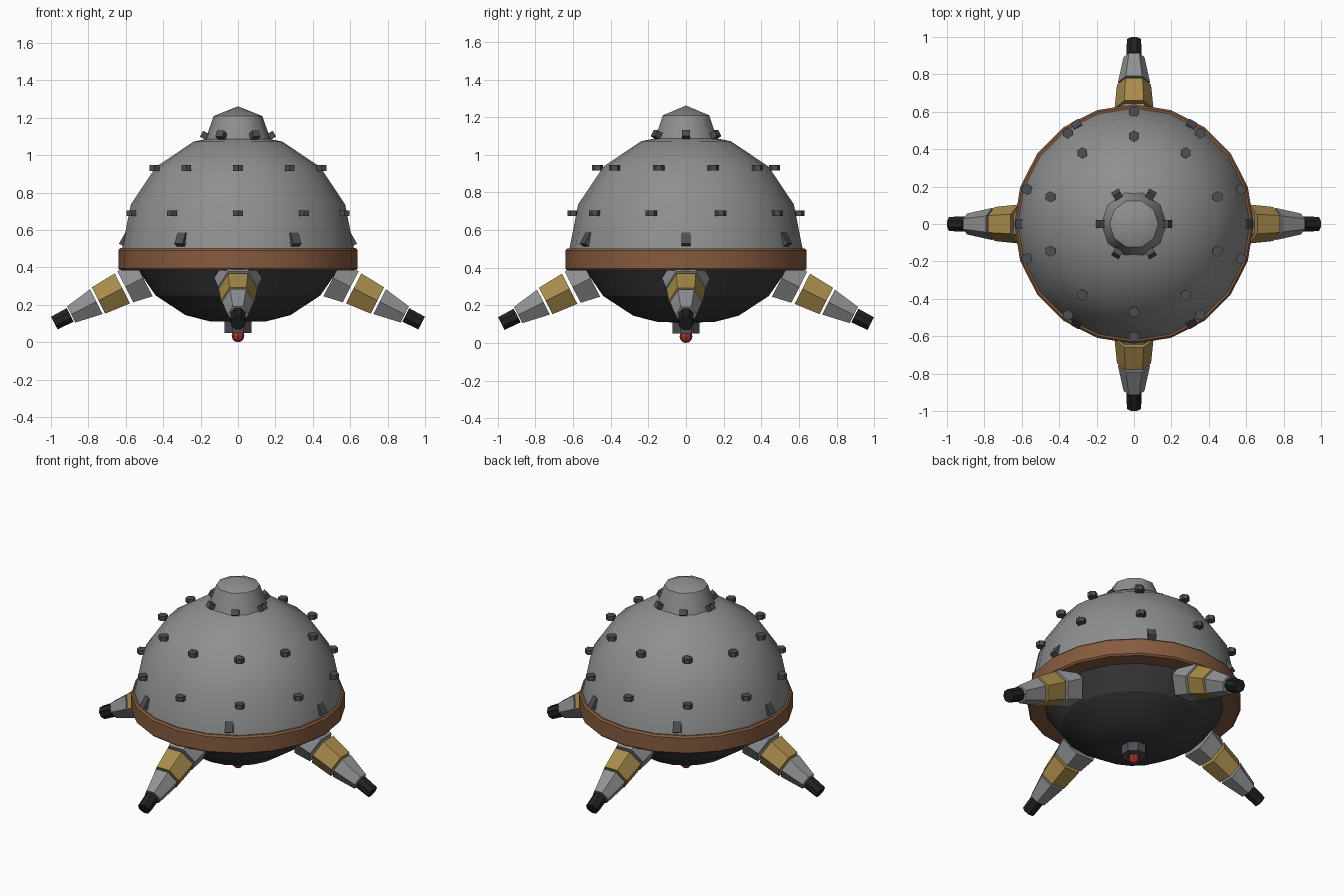
import bpy, bmesh, math
from math import sin, cos, pi, radians
from mathutils import Matrix, Vector

if "Cube" in bpy.data.objects:
    bpy.data.objects.remove(bpy.data.objects["Cube"])


def material(name, rgb):
    m = bpy.data.materials.new(name)
    m.diffuse_color = (*rgb, 1)
    m.use_nodes = True
    m.node_tree.nodes["Principled BSDF"].inputs["Base Color"].default_value = m.diffuse_color
    return m


GRAY = material("dome gray", (0.27, 0.28, 0.275))
LEG = material("leg gray", (0.28, 0.285, 0.29))
DARK = material("charcoal", (0.042, 0.042, 0.047))
RIVET = material("rivet gray", (0.075, 0.077, 0.085))
BROWN = material("rust brown", (0.24, 0.105, 0.05))
GOLD = material("dull gold", (0.39, 0.26, 0.07))
BLACK = material("tip black", (0.015, 0.015, 0.016))
RED = material("sensor red", (0.36, 0.035, 0.02))


def finish(name, bm, mat, smooth=None):
    bmesh.ops.recalc_face_normals(bm, faces=bm.faces)
    me = bpy.data.meshes.new(name)
    bm.to_mesh(me)
    bm.free()
    me.materials.append(mat)
    ob = bpy.data.objects.new(name, me)
    bpy.context.collection.objects.link(ob)
    if smooth:
        bpy.ops.object.select_all(action='DESELECT')
        ob.select_set(True)
        bpy.context.view_layer.objects.active = ob
        bpy.ops.object.shade_smooth_by_angle(angle=radians(smooth))
    return ob


def lathe(name, profile, sides, mat, smooth=None, phase=0.0, matrix=None):
    """Revolve (radius, height) points about z; radius 0 makes a pole."""
    bm = bmesh.new()
    rings = []
    for r, z in profile:
        n = sides if r > 0 else 1
        rings.append([bm.verts.new((r * cos(phase + 2 * pi * i / sides),
                                    r * sin(phase + 2 * pi * i / sides), z))
                      for i in range(n)])
    for a, b in zip(rings, rings[1:]):
        for i in range(sides):
            j = (i + 1) % sides
            quad = [a[i % len(a)], a[j % len(a)], b[j % len(b)], b[i % len(b)]]
            bm.faces.new(list(dict.fromkeys(quad)))
    if matrix:
        bm.transform(matrix)
    return finish(name, bm, mat, smooth)


# Hull: dome, cap, belt and lower bowl
dome = [(0.62 * cos(radians(a)), 0.5 + 0.62 * sin(radians(a)))
        for a in (0, 22.5, 45, 67.5)] + [(0, 1.12)]
lathe("dome", dome, 20, GRAY, 40)
lathe("top_cap", [(0.18, 1.06), (0.172, 1.09), (0.13, 1.21), (0, 1.262)],
      10, GRAY, 40)
lathe("belt_ring", [(0.52, 0.385), (0.63, 0.385), (0.64, 0.395), (0.64, 0.492),
                    (0.63, 0.503), (0.60, 0.503)], 20, BROWN, 30)
lathe("lower_bowl", [(0.535, 0.387), (0.44, 0.25), (0.28, 0.145),
                     (0.15, 0.112), (0, 0.108)], 20, DARK, 21)

# Sensor beneath the bowl
lathe("sensor_housing", [(0, 0.13), (0.077, 0.13), (0.077, 0.05), (0, 0.05)],
      8, RIVET, phase=pi / 8)
lathe("sensor_eye", [(0.034 * sin(pi * i / 6), 0.035 + 0.035 * cos(pi * i / 6))
                     if 0 < i < 6 else (0, 0.035 + 0.035 * cos(pi * i / 6))
                     for i in range(7)], 8, RED)

# Two rows of upright hexagonal rivets
for row, (radius, z) in enumerate([(0.60, 0.69), (0.47, 0.932)]):
    for i in range(10):
        a = pi / 2 + 2 * pi * i / 10
        lathe(f"rivet_{row}_{i}",
              [(0, -0.015), (0.03, -0.015), (0.03, 0.015), (0, 0.015)], 6, RIVET,
              phase=pi / 6,
              matrix=Matrix.Translation((radius * cos(a), radius * sin(a), z)))

# Two rows of tilted block clamps
for row, (radius, z, size) in enumerate([(0.605, 0.55, (0.032, 0.05, 0.07)),
                                         (0.18, 1.107, (0.034, 0.045, 0.036))]):
    for i in range(6):
        bm = bmesh.new()
        bmesh.ops.create_cube(bm, size=1)
        bm.transform(Matrix.Rotation(i * pi / 3, 4, 'Z')
                     @ Matrix.Translation((radius, 0, z))
                     @ Matrix.Rotation(radians(-30), 4, 'Y')
                     @ Matrix.Diagonal((*size, 1)))
        finish(f"clamp_{row}_{i}", bm, RIVET)

# Four splayed legs of separate tapered segments: start, end, radii, sides
SEGMENTS = [("base", 0.0, 0.107, 0.128, 0.107, 6, LEG),
            ("collar", 0.125, 0.268, 0.104, 0.091, 6, GOLD),
            ("barrel", 0.281, 0.432, 0.086, 0.056, 6, LEG),
            ("tip", 0.438, 0.533, 0.044, 0.041, 8, BLACK)]
for k in range(4):
    # local z runs outward and 27 degrees down
    place = (Matrix.Rotation(k * pi / 2, 4, 'Z')
             @ Matrix.Translation((0.507, 0, 0.345))
             @ Matrix.Rotation(radians(117), 4, 'Y'))
    for part, s0, s1, r0, r1, n, mat in SEGMENTS:
        lathe(f"leg_{k}_{part}", [(0, s0), (r0, s0), (r1, s1), (0, s1)], n, mat,
              phase=pi / 2 if n == 6 else pi / 8, matrix=place)
